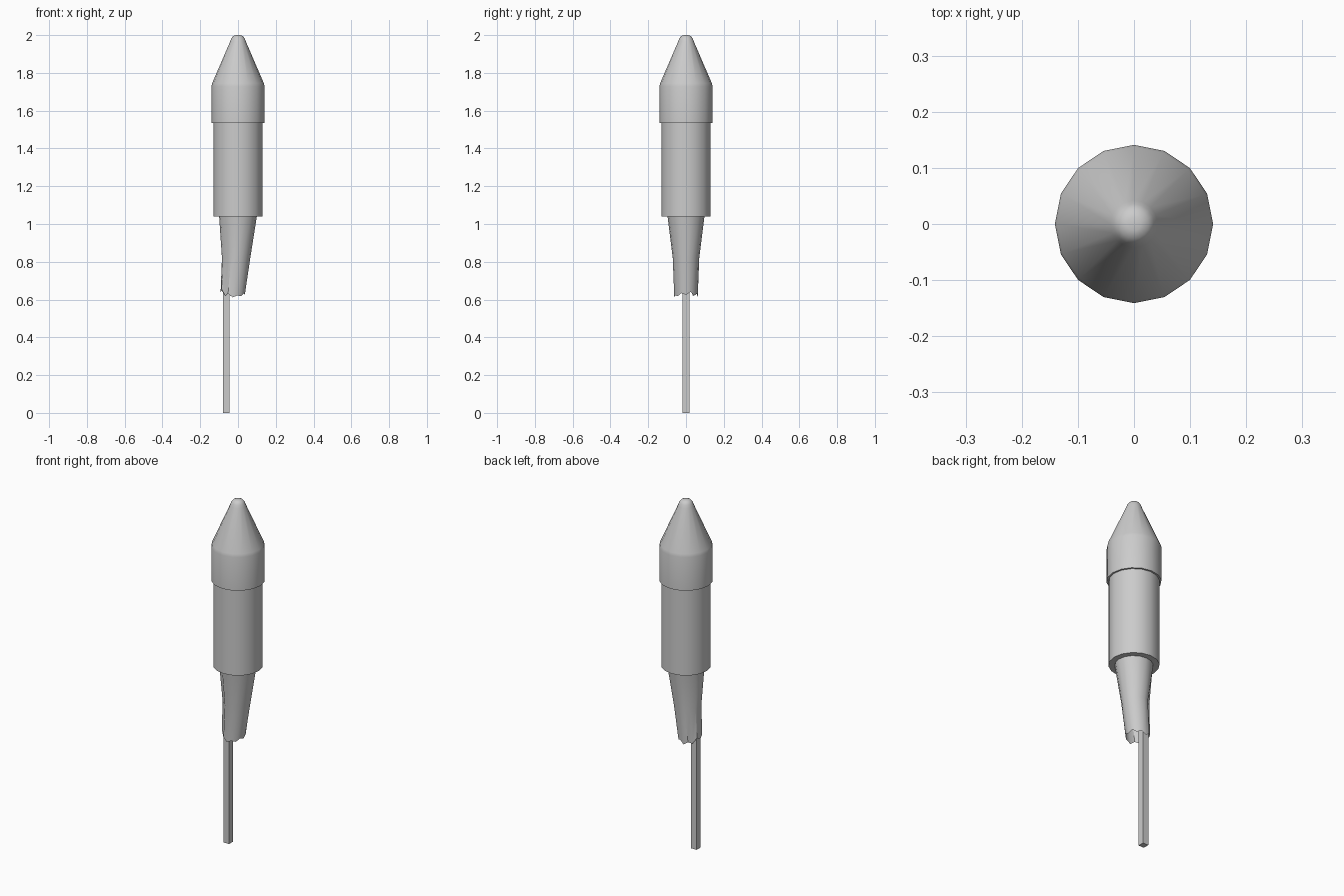
import bpy, bmesh, math

if "Cube" in bpy.data.objects:
    bpy.data.objects.remove(bpy.data.objects["Cube"])

SIDES = 16


def make_object(name, bm, smooth=True):
    mesh = bpy.data.meshes.new(name)
    bm.to_mesh(mesh)
    bm.free()
    obj = bpy.data.objects.new(name, mesh)
    bpy.context.collection.objects.link(obj)
    if smooth:
        bpy.ops.object.select_all(action='DESELECT')
        obj.select_set(True)
        bpy.context.view_layer.objects.active = obj
        bpy.ops.object.shade_smooth_by_angle(angle=math.radians(40))
    return obj


def loft(name, rings, cap_start=False, cap_end=False):
    """Bridge closed rings of points, listed from bottom to top."""
    bm = bmesh.new()
    loops = [[bm.verts.new(p) for p in ring] for ring in rings]
    n = len(loops[0])
    for low, high in zip(loops, loops[1:]):
        for i in range(n):
            j = (i + 1) % n
            bm.faces.new((low[i], low[j], high[j], high[i]))
    if cap_start:
        bm.faces.new(loops[0][::-1])
    if cap_end:
        bm.faces.new(loops[-1])
    return make_object(name, bm)


def circle(rx, z, ry=None, cx=0.0):
    ry = rx if ry is None else ry
    return [(cx + rx * math.cos(a), ry * math.sin(a), z)
            for a in (2 * math.pi * i / SIDES for i in range(SIDES))]


# Nose cone with straight collar and blunt rounded tip
nose = [(0.130, 1.535), (0.141, 1.535), (0.141, 1.728), (0.137, 1.745),
        (0.042, 1.965), (0.036, 1.982), (0.026, 1.995), (0.012, 2.0)]
loft("nose_cone", [circle(r, z) for r, z in nose], cap_end=True)

# Cylindrical casing
loft("casing", [circle(0.131, 1.04), circle(0.131, 1.54)], cap_start=True)

# Paper skirt: open tube gathered around the stick, with a torn lower edge
top = circle(0.100, 1.042, 0.098)
middle = circle(0.075, 0.82, 0.070, -0.010)
bottom = circle(0.064, 0.62, 0.062, -0.028)
torn = [0.625, 0.64, 0.622, 0.632, 0.612, 0.63, 0.618, 0.65,
        0.638, 0.655, 0.62, 0.632, 0.612, 0.622, 0.618, 0.634]
bottom = [(x, y, z) for (x, y, _), z in zip(bottom, torn)]
# Pleats pressed in on both sides of the stick
for i in (6, 10):
    x, y, z = bottom[i]
    bottom[i] = (x + 0.006, y * 0.86, z)
    x, y, z = middle[i]
    middle[i] = (x + 0.007, y * 0.88, z)
loft("paper_skirt", [bottom, middle, top])

# Square guide stick, reaching up inside the skirt
bm = bmesh.new()
bmesh.ops.create_cube(bm, size=1.0)
bmesh.ops.scale(bm, vec=(0.035, 0.035, 1.042), verts=bm.verts)
bmesh.ops.translate(bm, vec=(-0.063, 0, 0.521), verts=bm.verts)
make_object("guide_stick", bm, smooth=False)
